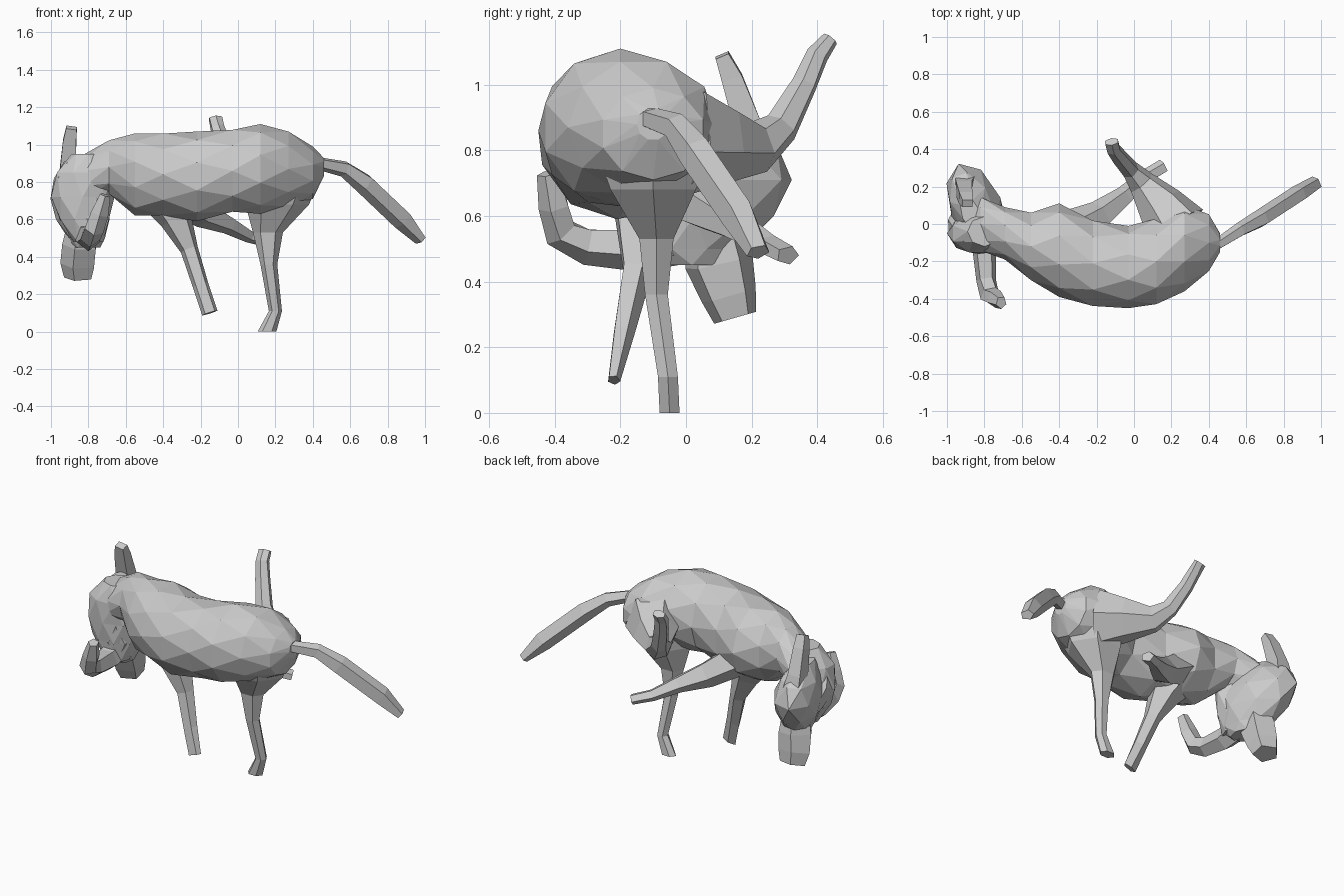
import bpy, bmesh, math
from mathutils import Vector


def loft(name, rings, sides, ref=(0, 0, 1), normal=None):
    """Closed faceted tube. Each ring is x, y, z, side radius, up radius."""
    bm = bmesh.new()
    pts = [Vector(r[:3]) for r in rings]
    loops = []
    for i, r in enumerate(rings):
        t = Vector(normal) if normal else pts[min(i + 1, len(pts) - 1)] - pts[max(i - 1, 0)]
        t.normalize()
        side = t.cross(Vector(ref)).normalized()
        up = side.cross(t)
        # staggered corners give triangular facets on the big parts
        off = 0.5 * (i % 2) if sides > 6 else 0.5
        loop = []
        for k in range(sides):
            a = 2 * math.pi * (k + off) / sides
            loop.append(bm.verts.new(pts[i] + side * r[3] * math.cos(a) + up * r[4] * math.sin(a)))
        loops.append(loop)
    for i, (a, b) in enumerate(zip(loops, loops[1:])):
        for k in range(sides):
            n = (k + 1) % sides
            if sides <= 6:
                bm.faces.new((a[k], a[n], b[n], b[k]))
            elif i % 2 == 0:
                bm.faces.new((a[k], a[n], b[k]))
                bm.faces.new((a[n], b[n], b[k]))
            else:
                bm.faces.new((a[k], a[n], b[n]))
                bm.faces.new((a[k], b[n], b[k]))
    bm.faces.new(loops[0])
    bm.faces.new(loops[-1])
    bmesh.ops.recalc_face_normals(bm, faces=bm.faces)
    mesh = bpy.data.meshes.new(name)
    bm.to_mesh(mesh)
    bm.free()
    ob = bpy.data.objects.new(name, mesh)
    bpy.context.collection.objects.link(ob)
    return ob


# Curved trunk of the animal, from rump to neck
loft("body", [
    (.46, -.10, .88, .05, .05),
    (.40, -.10, .85, .16, .14),
    (.27, -.13, .87, .23, .21),
    (.12, -.20, .87, .24, .24),
    (-.03, -.23, .86, .22, .23),
    (-.22, -.21, .83, .24, .24),
    (-.40, -.14, .84, .25, .23),
    (-.55, -.12, .84, .19, .22),
    (-.69, -.05, .88, .14, .15),
    (-.82, .00, .82, .15, .13),
    (-.92, .03, .74, .09, .09),
], 10, normal=(-1, 0, 0))

# Head: faceted block hanging below the neck, turned away from the body
loft("head", [
    (-.87, .05, .91, .05, .10),
    (-.86, .08, .82, .11, .21),
    (-.845, .09, .71, .14, .25),
    (-.83, .06, .60, .13, .22),
    (-.81, .03, .50, .09, .15),
    (-.81, .03, .45, .07, .10),
], 8, ref=(-.4, 1, 0), normal=(0, 0, -1))

# Broad near cheek, joining the chest to the bottom of the head
loft("cheek", [
    (-.80, -.04, .95, .09, .08),
    (-.82, -.05, .85, .16, .11),
    (-.83, -.05, .72, .17, .11),
    (-.82, -.05, .60, .14, .10),
    (-.80, -.05, .48, .08, .08),
], 8, ref=(0, 1, 0), normal=(0, 0, -1))

# Muzzle
loft("muzzle", [
    (-.83, .08, .58, .08, .09),
    (-.84, .10, .46, .10, .11),
    (-.85, .13, .36, .10, .09),
    (-.85, .15, .29, .08, .07),
], 5, ref=(0, 1, 0))

# Hooked limb reaching forward from under the head
loft("hooked_limb", [
    (-.81, .03, .54, .08, .08),
    (-.80, -.15, .50, .07, .065),
    (-.79, -.30, .51, .06, .055),
    (-.77, -.38, .55, .055, .055),
    (-.74, -.40, .63, .05, .05),
    (-.71, -.42, .73, .035, .03),
], 5, ref=(1, 0, 0))

# Ears
loft("tall_ear", [
    (-.90, .22, .74, .08, .07),
    (-.91, .19, .87, .06, .06),
    (-.90, .14, 1.02, .05, .045),
    (-.89, .11, 1.09, .04, .03),
], 4, ref=(0, 1, 0))
loft("folded_ear", [
    (-.92, .06, .62, .05, .05),
    (-.95, -.02, .73, .06, .07),
    (-.93, -.07, .83, .04, .05),
    (-.90, -.08, .90, .02, .02),
], 4, ref=(0, 1, 0))

# Legs
loft("standing_hind_leg", [
    (.24, -.10, .80, .20, .19),
    (.21, -.10, .68, .15, .17),
    (.16, -.09, .53, .06, .08),
    (.165, -.09, .36, .04, .045),
    (.20, -.055, .11, .035, .035),
    (.155, -.05, .00, .035, .05),
], 6, ref=(1, 0, 0), normal=(0, 0, -1))
loft("standing_foreleg", [
    (-.40, -.12, .74, .15, .14),
    (-.33, -.14, .60, .09, .09),
    (-.26, -.15, .44, .05, .05),
    (-.20, -.19, .25, .035, .045),
    (-.15, -.22, .10, .02, .045),
], 5, ref=(1, 0, 0))
loft("crossing_foreleg", [
    (-.34, -.05, .74, .13, .10),
    (-.18, .05, .63, .08, .08),
    (-.05, .15, .57, .055, .05),
    (.06, .25, .51, .04, .035),
    (.16, .31, .48, .04, .03),
], 5)
loft("raised_hind_leg", [
    (.23, -.02, .84, .17, .19),
    (.14, .10, .82, .13, .13),
    (.04, .22, .81, .075, .08),
    (-.02, .29, .87, .05, .055),
    (-.08, .36, 1.00, .045, .04),
    (-.11, .40, 1.09, .04, .035),
    (-.12, .44, 1.14, .04, .025),
], 6, ref=(0, -.5, 1))

# Tail
loft("tail", [
    (.43, -.12, .90, .03, .035),
    (.57, -.03, .87, .04, .045),
    (.68, .03, .79, .05, .06),
    (.88, .16, .60, .05, .06),
    (.975, .22, .49, .04, .03),
], 5)
